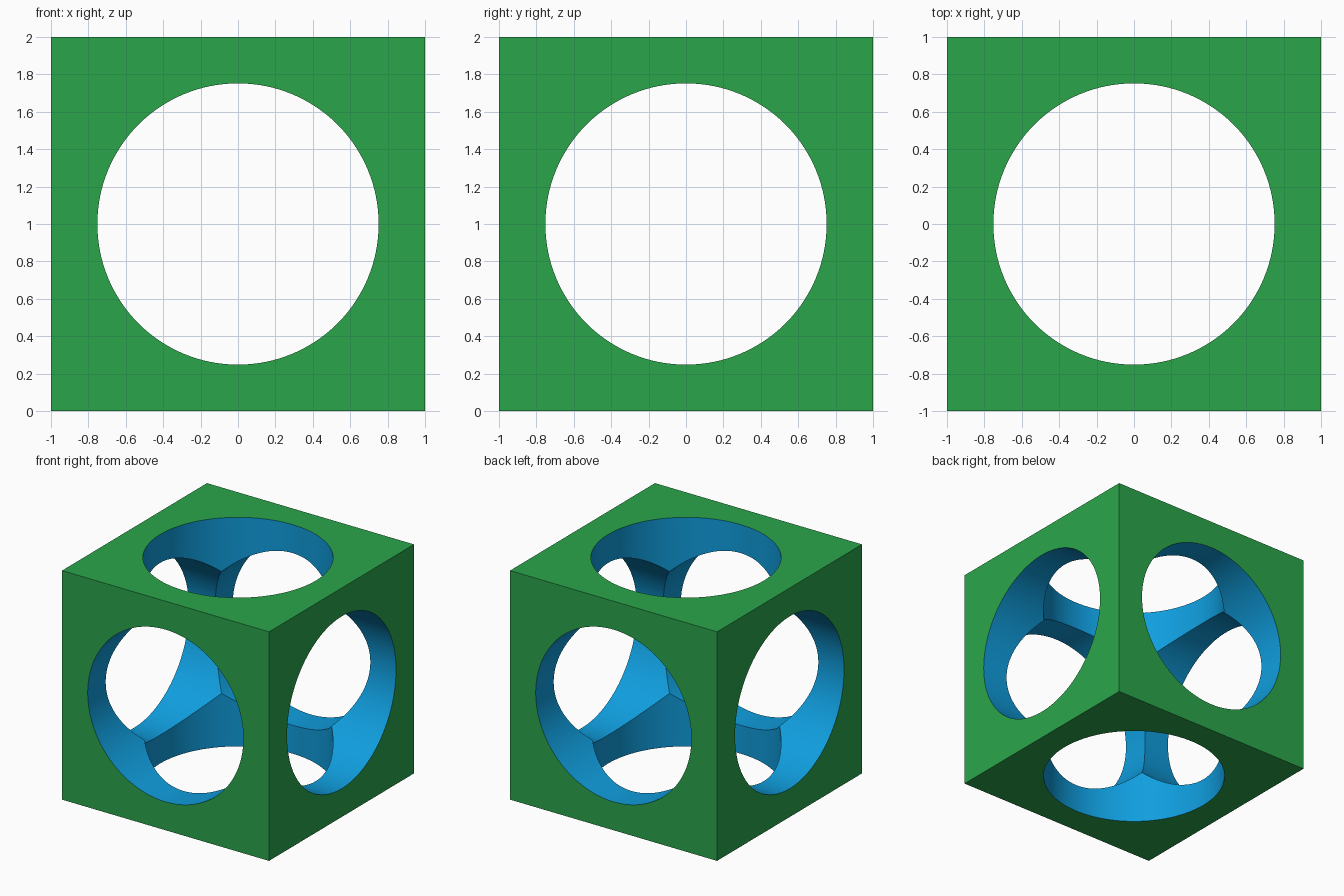
import bpy
from math import pi

if "Cube" in bpy.data.objects:
    bpy.data.objects.remove(bpy.data.objects["Cube"])


def material(name, color):
    mat = bpy.data.materials.new(name)
    mat.diffuse_color = color
    mat.use_nodes = True
    mat.node_tree.nodes["Principled BSDF"].inputs["Base Color"].default_value = mat.diffuse_color
    return mat


green = material("green", (0.023, 0.38, 0.07, 1))
blue = material("blue", (0.005, 0.34, 0.73, 1))

# Solid cube body
bpy.ops.mesh.primitive_cube_add(size=2, location=(0, 0, 1))
body = bpy.context.object
body.name = "hollow_cube"
body.data.materials.append(green)
body.data.materials.append(blue)

# One round bore through each axis; cut walls take the blue material
cutters = []
for axis, rot in (("z", (0, 0, 0)), ("x", (0, pi / 2, 0)), ("y", (pi / 2, 0, 0))):
    bpy.ops.mesh.primitive_cylinder_add(vertices=128, radius=0.752, depth=3,
                                        location=(0, 0, 1), rotation=rot)
    cutter = bpy.context.object
    cutter.name = "bore_cutter_" + axis
    cutter.hide_render = True
    cutter.data.materials.append(blue)
    cutters.append(cutter)
    mod = body.modifiers.new("bore_" + axis, 'BOOLEAN')
    mod.operation = 'DIFFERENCE'
    mod.solver = 'EXACT'
    mod.material_mode = 'TRANSFER'
    mod.object = cutter

# Bake the bores and discard the cutters
bpy.ops.object.select_all(action='DESELECT')
body.select_set(True)
bpy.context.view_layer.objects.active = body
for mod in list(body.modifiers):
    bpy.ops.object.modifier_apply(modifier=mod.name)
for cutter in cutters:
    bpy.data.objects.remove(cutter)

# Smooth bore walls, crisp rims and seams
bpy.ops.object.shade_smooth_by_angle(angle=pi / 6)
